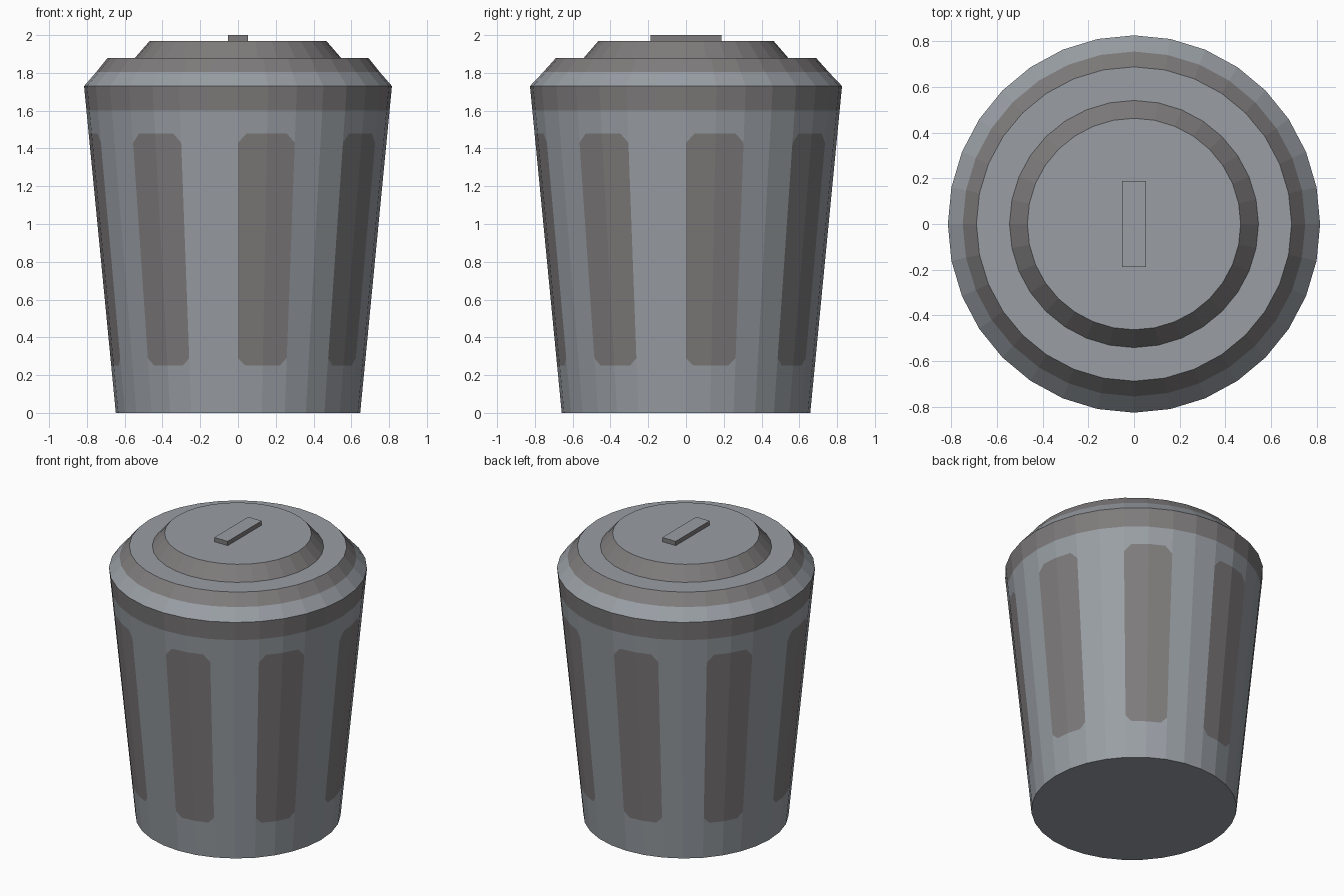
import bpy, bmesh
from math import sin, cos, pi

if "Cube" in bpy.data.objects:
    bpy.data.objects.remove(bpy.data.objects["Cube"])

SIDES = 32


def material(name, color):
    m = bpy.data.materials.new(name)
    m.diffuse_color = (*color, 1)
    m.use_nodes = True
    m.node_tree.nodes["Principled BSDF"].inputs["Base Color"].default_value = m.diffuse_color
    return m


LIGHT = material("light_grey", (0.32, 0.345, 0.375))
DARK = material("dark_grey", (0.21, 0.20, 0.20))


def finish(name, bm):
    bmesh.ops.remove_doubles(bm, verts=bm.verts, dist=0.0005)
    bmesh.ops.recalc_face_normals(bm, faces=bm.faces)
    me = bpy.data.meshes.new(name)
    bm.to_mesh(me)
    bm.free()
    me.materials.append(LIGHT)
    me.materials.append(DARK)
    ob = bpy.data.objects.new(name, me)
    bpy.context.collection.objects.link(ob)
    return ob


def add_face(bm, points, mat=0):
    bm.faces.new([bm.verts.new(p) for p in points]).material_index = mat


def ring_point(i, rx, ry, z):
    a = 2 * pi * i / SIDES
    return (rx * sin(a), -ry * cos(a), z)


# Tapered body: each facet is split so that every other pair forms a chamfered panel
H = 1.73
LOWER = [(0, 0), (1, 0), (1, .25), (.3, .25), (0, .29)]
PANEL = [(0, .29), (.3, .25), (1, .25), (1, 1.48), (.3, 1.48), (0, 1.43)]
UPPER = [(0, 1.43), (.3, 1.48), (1, 1.48), (1, 1.6), (0, 1.6)]
BAND = [(0, 1.6), (1, 1.6), (1, H), (0, H)]


def body_point(i, u, z):
    t = z / H
    rx, ry = .647 + .168 * t, .658 + .168 * t
    a, b = ring_point(i, rx, ry, z), ring_point(i + 1, rx, ry, z)
    return tuple(p + (q - p) * u for p, q in zip(a, b))


bm = bmesh.new()
for i in range(SIDES):
    panel_mat = 1 if i % 4 < 2 else 0
    for shape, mat in ((LOWER, 0), (PANEL, panel_mat), (UPPER, 0), (BAND, 1)):
        add_face(bm, [body_point(i, 1 - u if i % 2 else u, z) for u, z in shape], mat)
add_face(bm, [body_point(i, 0, 0) for i in range(SIDES)])
finish("bin_body", bm)

# Stepped lid: rings of (x radius, y radius, height, shade of the strip above)
RINGS = [(.815, .826, H, 0), (.75, .755, 1.805, 1), (.69, .688, 1.88, 0),
         (.545, .541, 1.88, 1), (.467, .463, 1.97, 0)]
bm = bmesh.new()
for (ax, ay, az, mat), (bx, by, bz, _) in zip(RINGS, RINGS[1:]):
    for i in range(SIDES):
        add_face(bm, [ring_point(i, ax, ay, az), ring_point(i + 1, ax, ay, az),
                      ring_point(i + 1, bx, by, bz), ring_point(i, bx, by, bz)], mat)
add_face(bm, [ring_point(i, *RINGS[-1][:3]) for i in range(SIDES)])
finish("lid", bm)

# Flat bar handle with darker sides
bm = bmesh.new()
bmesh.ops.create_cube(bm, size=1)
bmesh.ops.scale(bm, vec=(.104, .376, .032), verts=bm.verts)
bmesh.ops.translate(bm, vec=(0, 0, 1.984), verts=bm.verts)
bm.normal_update()
for f in bm.faces:
    f.material_index = 0 if abs(f.normal.z) > .5 else 1
finish("lid_handle", bm)
